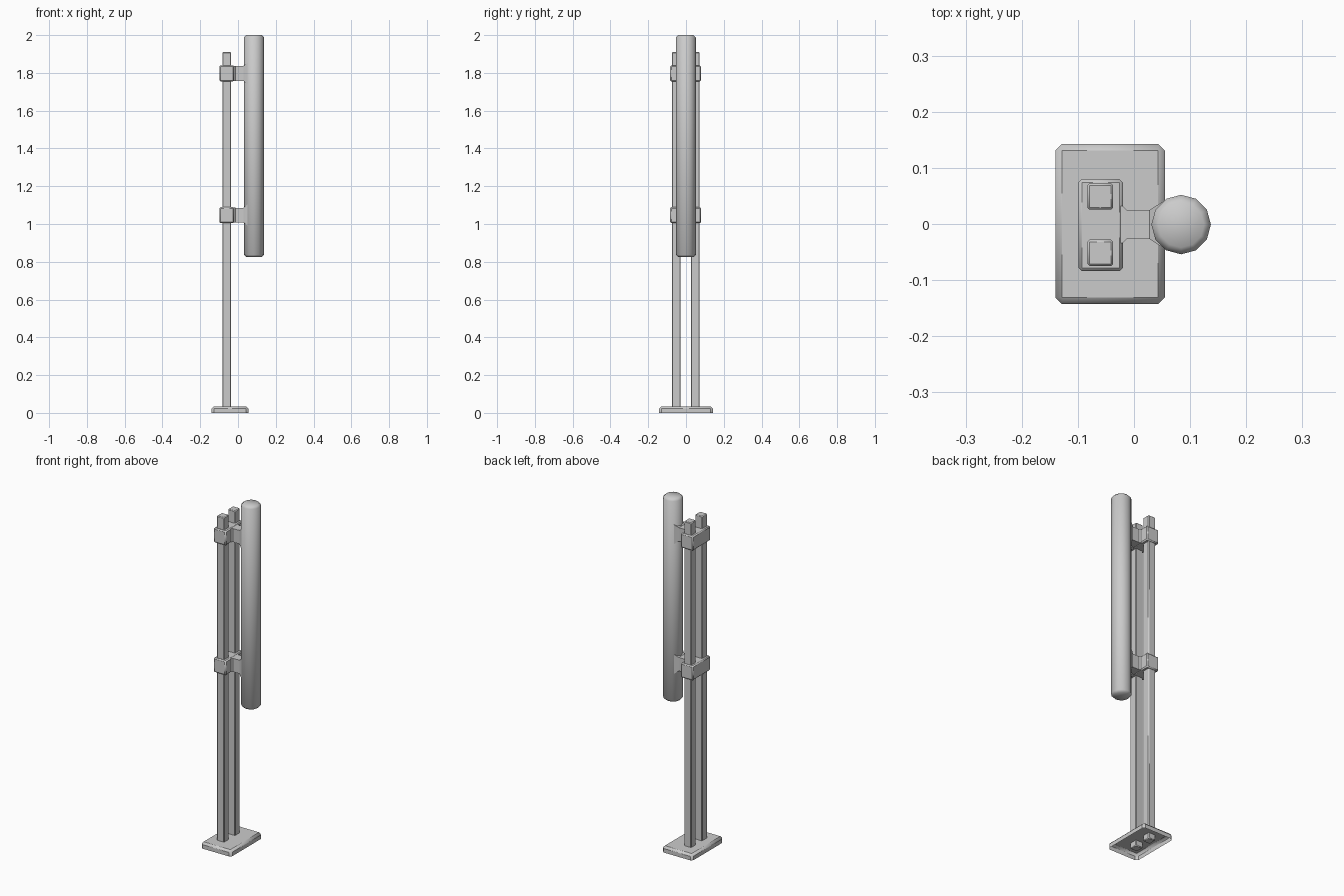
import bpy, bmesh, math

if "Cube" in bpy.data.objects:
    bpy.data.objects.remove(bpy.data.objects["Cube"])


def finish(name, bm, bevel=0.0, angle=60):
    bmesh.ops.recalc_face_normals(bm, faces=bm.faces)
    mesh = bpy.data.meshes.new(name)
    bm.to_mesh(mesh)
    bm.free()
    ob = bpy.data.objects.new(name, mesh)
    bpy.context.collection.objects.link(ob)
    if bevel:
        mod = ob.modifiers.new("bevel", 'BEVEL')
        mod.width = bevel
        mod.segments = 1
        mod.limit_method = 'ANGLE'
        mod.angle_limit = math.radians(50)
    bpy.ops.object.select_all(action='DESELECT')
    ob.select_set(True)
    bpy.context.view_layer.objects.active = ob
    bpy.ops.object.shade_smooth_by_angle(angle=math.radians(angle))
    return ob


def box(name, lo, hi, bevel, open_bottom=False):
    bm = bmesh.new()
    bmesh.ops.create_cube(bm, size=1)
    for v in bm.verts:
        v.co = [lo[i] + (v.co[i] + 0.5) * (hi[i] - lo[i]) for i in range(3)]
    bm.normal_update()
    if open_bottom:
        down = [f for f in bm.faces if f.normal.z < -0.9]
        bmesh.ops.delete(bm, geom=down, context='FACES_ONLY')
    return finish(name, bm, bevel)


def arm(name, z):
    # rectangular neck flaring at both ends: (x, half width, half height)
    rows = [(-0.03, 0.033, 0.040), (-0.02, 0.033, 0.040), (-0.013, 0.026, 0.039),
            (0.028, 0.026, 0.039), (0.037, 0.032, 0.046), (0.05, 0.040, 0.056)]
    bm = bmesh.new()
    rings = [[bm.verts.new((x, sy * hy - 0.001, z + sz * hz))
              for sy, sz in ((-1, -1), (1, -1), (1, 1), (-1, 1))] for x, hy, hz in rows]
    for a, b in zip(rings, rings[1:]):
        for i in range(4):
            j = (i + 1) % 4
            bm.faces.new((a[i], a[j], b[j], b[i]))
    bm.faces.new(rings[0])
    bm.faces.new(rings[-1])
    return finish(name, bm, angle=30)


# floor plate, open underneath
box("base_plate", (-0.14, -0.143, 0), (0.055, 0.143, 0.035), 0.012, True)

# twin square posts
for side, y in (("left", -0.0515), ("right", 0.049)):
    box(side + "_post", (-0.083, y - 0.0235, 0.003), (-0.037, y + 0.0235, 1.91), 0.004)

# clamps around the posts with arms reaching to the tube
for level, z in (("lower", 1.047), ("upper", 1.797)):
    box(level + "_clamp", (-0.099, -0.084, z - 0.042), (-0.02, 0.08, z + 0.042), 0.006)
    arm(level + "_arm", z)

# round tube, twelve sided with chamfered ends
bm = bmesh.new()
profile = [(0.041, 0.825), (0.053, 0.837), (0.053, 1.988), (0.041, 2.0)]
rings = [[bm.verts.new((0.084 + r * math.cos(i * math.tau / 12),
                        -0.001 + r * math.sin(i * math.tau / 12), z))
          for i in range(12)] for r, z in profile]
for a, b in zip(rings, rings[1:]):
    for i in range(12):
        j = (i + 1) % 12
        bm.faces.new((a[i], a[j], b[j], b[i]))
bm.faces.new(rings[0])
bm.faces.new(rings[-1])
finish("tube", bm)
